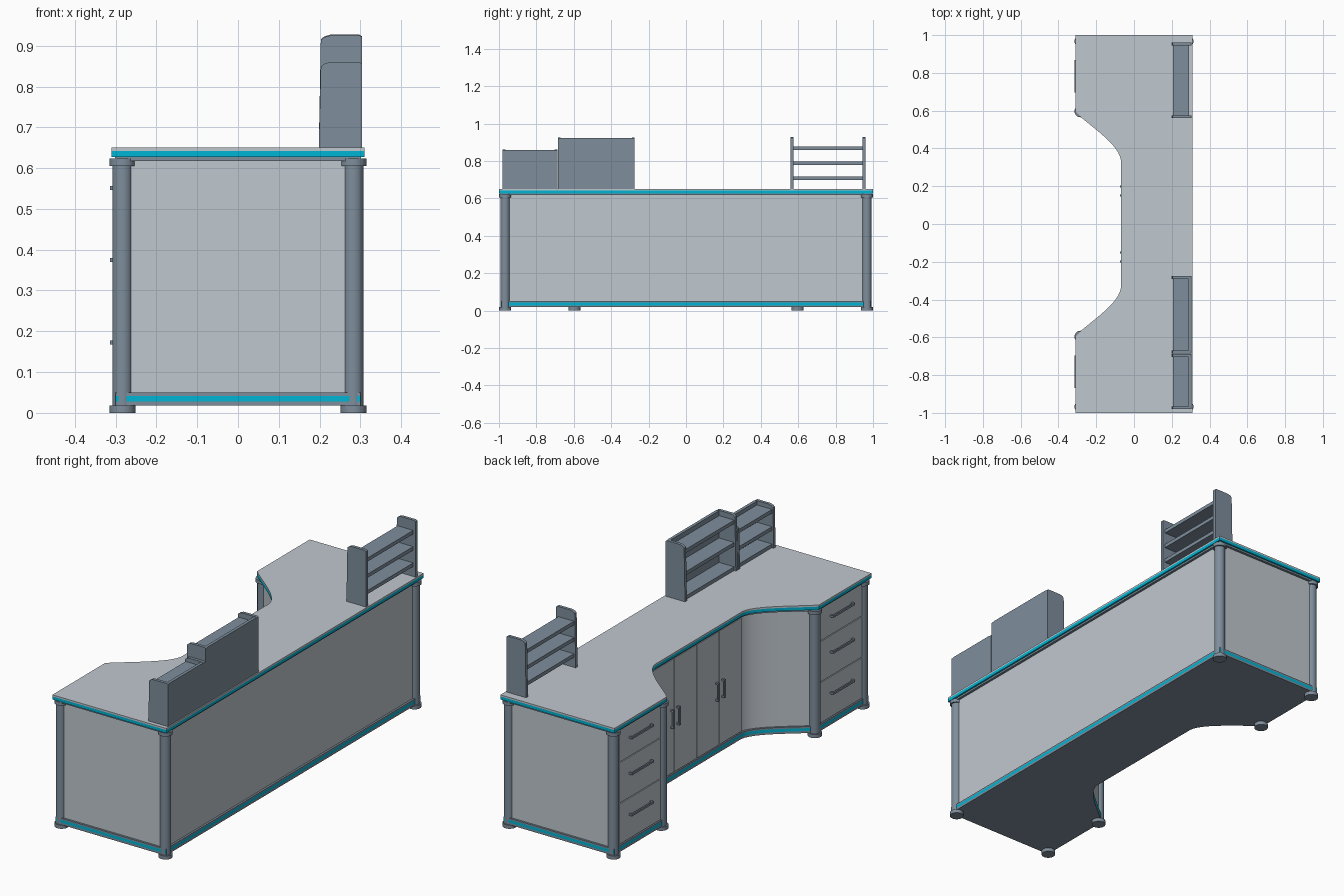
import bpy, bmesh, math
from mathutils import Vector

if "Cube" in bpy.data.objects:
    bpy.data.objects.remove(bpy.data.objects["Cube"])


def material(name, rgb):
    m = bpy.data.materials.new(name)
    m.use_nodes = True
    m.diffuse_color = (*rgb, 1)
    m.node_tree.nodes["Principled BSDF"].inputs["Base Color"].default_value = (*rgb, 1)
    return m


LIGHT = material("light grey", (0.53, 0.58, 0.62))
SLATE = material("slate grey", (0.21, 0.27, 0.33))
CYAN = material("cyan trim", (0.0, 0.46, 0.66))


def finish(name, bm, mats, smooth=False):
    bmesh.ops.recalc_face_normals(bm, faces=bm.faces)
    mesh = bpy.data.meshes.new(name)
    bm.to_mesh(mesh)
    bm.free()
    for m in mats:
        mesh.materials.append(m)
    ob = bpy.data.objects.new(name, mesh)
    bpy.context.collection.objects.link(ob)
    if smooth:
        bpy.ops.object.select_all(action="DESELECT")
        ob.select_set(True)
        bpy.context.view_layer.objects.active = ob
        bpy.ops.object.shade_smooth_by_angle(angle=math.radians(30))
    return ob


def add_box(bm, x, y, z):
    """Add a box from (min, max) ranges."""
    vs = bmesh.ops.create_cube(bm, size=1)["verts"]
    for v in vs:
        v.co = Vector([(r[0] + r[1]) / 2 + c * (r[1] - r[0])
                       for r, c in zip((x, y, z), v.co)])


def stack(name, outline, levels, layers, mats):
    """Extrude a plan outline through levels, one material index per layer."""
    bm = bmesh.new()
    rings = [[bm.verts.new((x, y, z)) for x, y in outline] for z in levels]
    n = len(outline)
    for lo, hi, idx in zip(rings, rings[1:], layers):
        for i in range(n):
            j = (i + 1) % n
            bm.faces.new((lo[i], lo[j], hi[j], hi[i])).material_index = idx
    bm.faces.new(rings[0][::-1]).material_index = layers[0]
    bm.faces.new(rings[-1]).material_index = layers[-1]
    return finish(name, bm, mats, smooth=True)


def desk_outline(d):
    """Plan shape with a curved knee recess, inset by d."""
    p = [Vector(c) for c in ((-0.31, 0.59), (-0.22, 0.51), (-0.08, 0.42), (-0.07, 0.34))]
    curve = []
    for i in range(13):
        t = i / 12
        s = 1 - t
        c = p[0] * s**3 + p[1] * 3 * s * s * t + p[2] * 3 * s * t * t + p[3] * t**3
        curve.append((c.x + d, c.y + 0.4 * d))
    X, Y = 0.31 - d, 1 - d
    return ([(X, -Y), (X, Y), (-X, Y)] + curve
            + [(x, -y) for x, y in reversed(curve)] + [(-X, -Y)])


# Worktop, cabinet body and base
stack("worktop", desk_outline(0), (0.627, 0.642, 0.65), (1, 0), (LIGHT, CYAN))
stack("worktop_underlay", desk_outline(0.008), (0.618, 0.627), (0,), (SLATE,))
stack("cabinet_body", desk_outline(0.02), (0.05, 0.618), (0,), (LIGHT,))
stack("base_plinth", desk_outline(0.01), (0.018, 0.028, 0.042, 0.05), (0, 1, 0), (SLATE, CYAN))

# Round posts with feet and collars
for x, y in [(sx * 0.283, sy * 0.967) for sx in (-1, 1) for sy in (-1, 1)] + [(-0.283, 0.597), (-0.283, -0.597)]:
    bm = bmesh.new()
    for r, z0, z1 in ((0.025, 0.018, 0.605), (0.032, 0, 0.018), (0.032, 0.605, 0.623)):
        vs = bmesh.ops.create_cone(bm, cap_ends=True, segments=24, radius1=r, radius2=r,
                                   depth=z1 - z0)["verts"]
        bmesh.ops.translate(bm, verts=vs, vec=(x, y, (z0 + z1) / 2))
    finish("post", bm, (SLATE,), smooth=True)


def handle(name, x, y, z):
    """Bar handle on a face looking towards -x, standing on two studs."""
    bm = bmesh.new()
    add_box(bm, (x - 0.017, x - 0.010), y, z)
    upright = z[1] - z[0] > y[1] - y[0]
    lo, hi = z if upright else y
    for a in (lo, hi - 0.008):
        s = (a, a + 0.008)
        add_box(bm, (x - 0.011, x), y if upright else s, s if upright else z)
    finish(name, bm, (SLATE,))


# Four doors in the recess, handles paired at their meeting edges
WIDTH = 0.175
for i in range(4):
    y0 = (i - 2) * WIDTH
    bm = bmesh.new()
    add_box(bm, (-0.058, -0.049), (y0 + 0.002, y0 + WIDTH - 0.002), (0.054, 0.612))
    finish("door", bm, (LIGHT,))
    hy = y0 + (WIDTH - 0.024 if i % 2 == 0 else 0.024)
    handle("door_handle", -0.058, (hy - 0.005, hy + 0.005), (0.28, 0.37))

# Drawers at both ends
for side in (-1, 1):
    c = side * 0.782
    for z0, z1 in ((0.054, 0.252), (0.256, 0.454), (0.458, 0.614)):
        bm = bmesh.new()
        add_box(bm, (-0.297, -0.289), (c - 0.16, c + 0.16), (z0, z1))
        finish("drawer_front", bm, (LIGHT,))
        hz = z0 + 0.6 * (z1 - z0)
        handle("drawer_handle", -0.297, (c - 0.085, c + 0.085), (hz - 0.005, hz + 0.005))


def shelf_unit(name, y0, y1, top, shelves, back):
    """Two side panels with clipped tops, shelves and an optional back."""
    bm = bmesh.new()
    t = 0.015
    prof = [(0.198, 0.65), (0.304, 0.65), (0.304, top - 0.004), (0.298, top), (0.226, top),
            (0.212, top - 0.004), (0.203, top - 0.011)]
    for y in (y0, y1 - t):
        a = [bm.verts.new((x, y, z)) for x, z in prof]
        b = [bm.verts.new((x, y + t, z)) for x, z in prof]
        bm.faces.new(a)
        bm.faces.new(b[::-1])
        for i in range(len(prof)):
            j = (i + 1) % len(prof)
            bm.faces.new((a[i], b[i], b[j], a[j]))
    for z in shelves:
        add_box(bm, (0.207, 0.292), (y0 + t, y1 - t), (z - 0.009, z + 0.009))
    if back:
        add_box(bm, (0.289, 0.304), (y0 + t, y1 - t), (0.65, top - 0.002))
    finish(name, bm, (SLATE,))


# Shelves standing on the worktop
shelf_unit("open_rack", 0.56, 0.96, 0.927, (0.708, 0.788, 0.868), False)
shelf_unit("tall_shelf", -0.685, -0.275, 0.925, (0.66, 0.78, 0.89), True)
shelf_unit("low_shelf", -0.98, -0.688, 0.86, (0.66, 0.745, 0.83), True)
